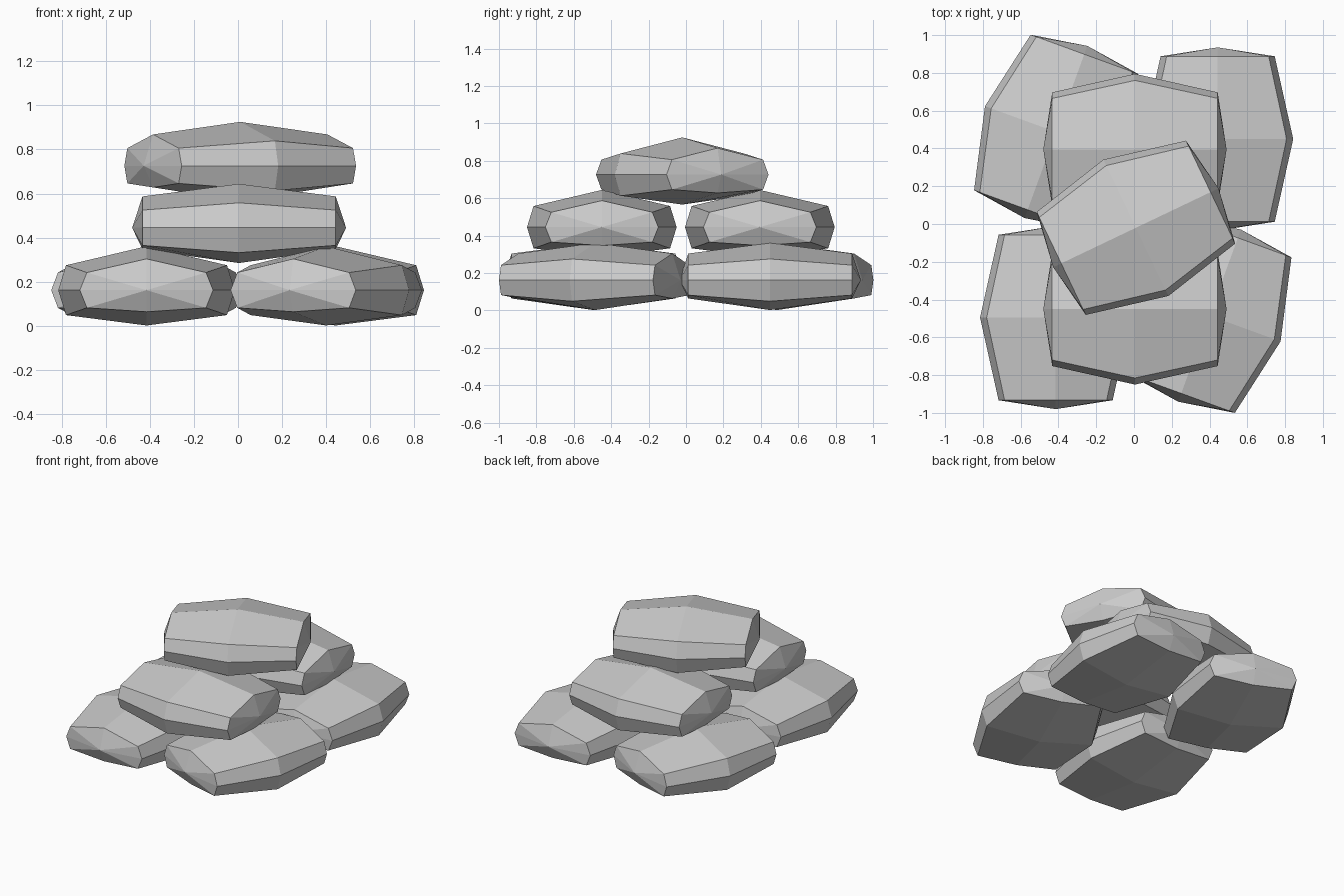
import bpy
import bmesh
import math

cube = bpy.data.objects.get("Cube")
if cube:
    bpy.data.objects.remove(cube, do_unlink=True)

# Single pale grey cloth colour
cloth = bpy.data.materials.new("pale grey cloth")
cloth.use_nodes = True
grey = (0.6, 0.6, 0.6, 1)
cloth.diffuse_color = grey
cloth.node_tree.nodes["Principled BSDF"].inputs["Base Color"].default_value = grey


def section(side, shoulder, rise, top, bottom):
    """Eight-sided cross-section, as (y, z) points around the seam."""
    return [(side, 0), (shoulder, rise), (0, top), (-shoulder, rise),
            (-side, 0), (-shoulder, -rise), (0, -bottom), (shoulder, -rise)]


def sack_mesh():
    """Stuffed sack lying along x: fat middle ring, two end rings, two tips."""
    bm = bmesh.new()
    middle = section(0.40, 0.365, 0.113, 0.199, 0.16)
    end = section(0.302, 0.27, 0.08, 0.142, 0.098)
    rings = [[bm.verts.new((x, y, z)) for y, z in profile]
             for x, profile in ((-0.438, end), (0, middle), (0.438, end))]
    tips = [bm.verts.new((x, 0, 0)) for x in (-0.485, 0.485)]
    for i in range(8):
        j = (i + 1) % 8
        for a, b in zip(rings, rings[1:]):
            bm.faces.new((a[i], a[j], b[j], b[i]))
        bm.faces.new((tips[0], rings[0][j], rings[0][i]))
        bm.faces.new((tips[1], rings[-1][i], rings[-1][j]))
    bmesh.ops.recalc_face_normals(bm, faces=bm.faces)
    mesh = bpy.data.meshes.new("sack")
    bm.to_mesh(mesh)
    bm.free()
    mesh.materials.append(cloth)
    return mesh


# Stack layers: name, centre, turn about z in degrees
LOW, MID, HIGH = 0.162, 0.445, 0.726
sacks = [
    ("bottom_front_right_sack", (-0.415, -0.495, LOW), 90),
    ("bottom_front_left_sack", (0.40, -0.485, LOW), 70),
    ("bottom_back_right_sack", (-0.413, 0.487, LOW), 70),
    ("bottom_back_left_sack", (0.443, 0.45, LOW), 90),
    ("middle_front_sack", (0.005, -0.45, MID), 0),
    ("middle_back_sack", (0.005, 0.395, MID), 0),
    ("top_sack", (0.01, -0.02, HIGH), 25.5),
]
shape = sack_mesh()
for name, centre, turn in sacks:
    sack = bpy.data.objects.new(name, shape)
    sack.location = centre
    sack.rotation_euler.z = math.radians(turn)
    bpy.context.collection.objects.link(sack)
